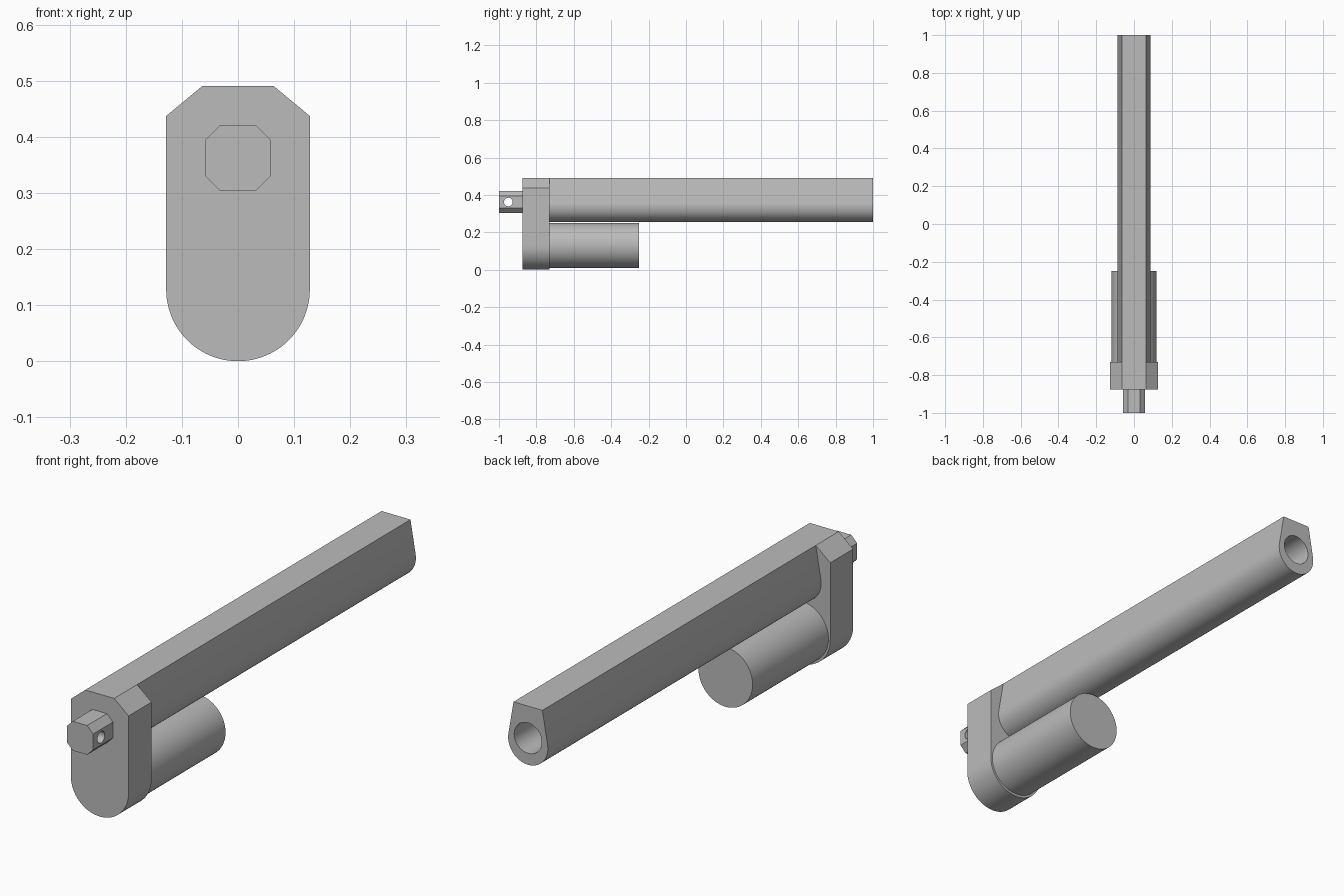
import bpy, bmesh, math

default = bpy.data.objects.get("Cube")
if default:
    bpy.data.objects.remove(default, do_unlink=True)

grey = bpy.data.materials.new("light_grey_metal")
grey.use_nodes = True
colour = (0.5, 0.5, 0.5, 1)
grey.diffuse_color = colour
grey.node_tree.nodes["Principled BSDF"].inputs["Base Color"].default_value = colour


def arc(radius, cz, start, end, steps):
    """Points on a circle in the x-z plane, angles in radians."""
    angles = [start + (end - start) * i / steps for i in range(steps + 1)]
    return [(radius * math.cos(a), cz + radius * math.sin(a)) for a in angles]


def prism(name, profile, y0, y1):
    """Extrude an x-z profile from y0 to y1."""
    bm = bmesh.new()
    face = bm.faces.new([bm.verts.new((x, y0, z)) for x, z in profile])
    result = bmesh.ops.extrude_face_region(bm, geom=[face])
    moved = [v for v in result["geom"] if isinstance(v, bmesh.types.BMVert)]
    bmesh.ops.translate(bm, verts=moved, vec=(0, y1 - y0, 0))
    bmesh.ops.recalc_face_normals(bm, faces=bm.faces)
    mesh = bpy.data.meshes.new(name)
    bm.to_mesh(mesh)
    bm.free()
    mesh.materials.append(grey)
    obj = bpy.data.objects.new(name, mesh)
    bpy.context.collection.objects.link(obj)
    return obj


def select(obj):
    bpy.ops.object.select_all(action="DESELECT")
    obj.select_set(True)
    bpy.context.view_layer.objects.active = obj


def drill(obj, radius, depth, location, rotation):
    """Cut a round hole and remove the cutter."""
    bpy.ops.mesh.primitive_cylinder_add(vertices=48, radius=radius, depth=depth,
                                        location=location, rotation=rotation)
    cutter = bpy.context.object
    cutter.name = "hole_cutter"
    cutter.hide_render = True
    cutter.data.materials.append(grey)
    mod = obj.modifiers.new("hole", "BOOLEAN")
    mod.operation = "DIFFERENCE"
    mod.solver = "EXACT"
    mod.object = cutter
    select(obj)
    bpy.ops.object.modifier_apply(modifier=mod.name)
    bpy.data.objects.remove(cutter, do_unlink=True)


TOP, FLAT = 0.49, 0.064      # shared flat top of housing and tube
AXIS = 0.362                 # height of the rod and bore axis
BACK = -0.73                 # rear face of the housing

# Gear housing: round bottom, chamfered top corners
housing = prism("gear_housing",
                arc(0.128, 0.128, math.pi, 2 * math.pi, 48)
                + [(0.128, 0.437), (FLAT, TOP), (-FLAT, TOP), (-0.128, 0.437)],
                -0.875, BACK)

# Long outer tube: flat top, sides tangent to a round underside
r, cz = 0.088, 0.343
dz = TOP - cz
tangent = math.atan2(dz, FLAT) - math.acos(r / math.hypot(FLAT, dz))
tube = prism("outer_tube",
             arc(r, cz, -math.pi - tangent, tangent, 48) + [(FLAT, TOP), (-FLAT, TOP)],
             BACK, 1)
drill(tube, 0.061, 1.6, (0, 0.9, AXIS), (math.pi / 2, 0, 0))

# Motor below the tube
motor = prism("motor", arc(0.12, 0.13, 0, 2 * math.pi, 64)[:-1], BACK, -0.25)

# Octagonal rod end with a cross hole
h, c = 0.0585, 0.032
octagon = [(c, h), (h, c), (h, -c), (c, -h), (-c, -h), (-h, -c), (-h, c), (-c, h)]
rod = prism("rod_end", [(x, AXIS + z) for x, z in octagon], -1, -0.875)
drill(rod, 0.023, 0.3, (0, -0.95, AXIS), (0, math.pi / 2, 0))

# Smooth the curved faces, keep the hard edges
for part in (housing, tube, motor, rod):
    select(part)
    bpy.ops.object.shade_smooth_by_angle(angle=math.radians(30))
